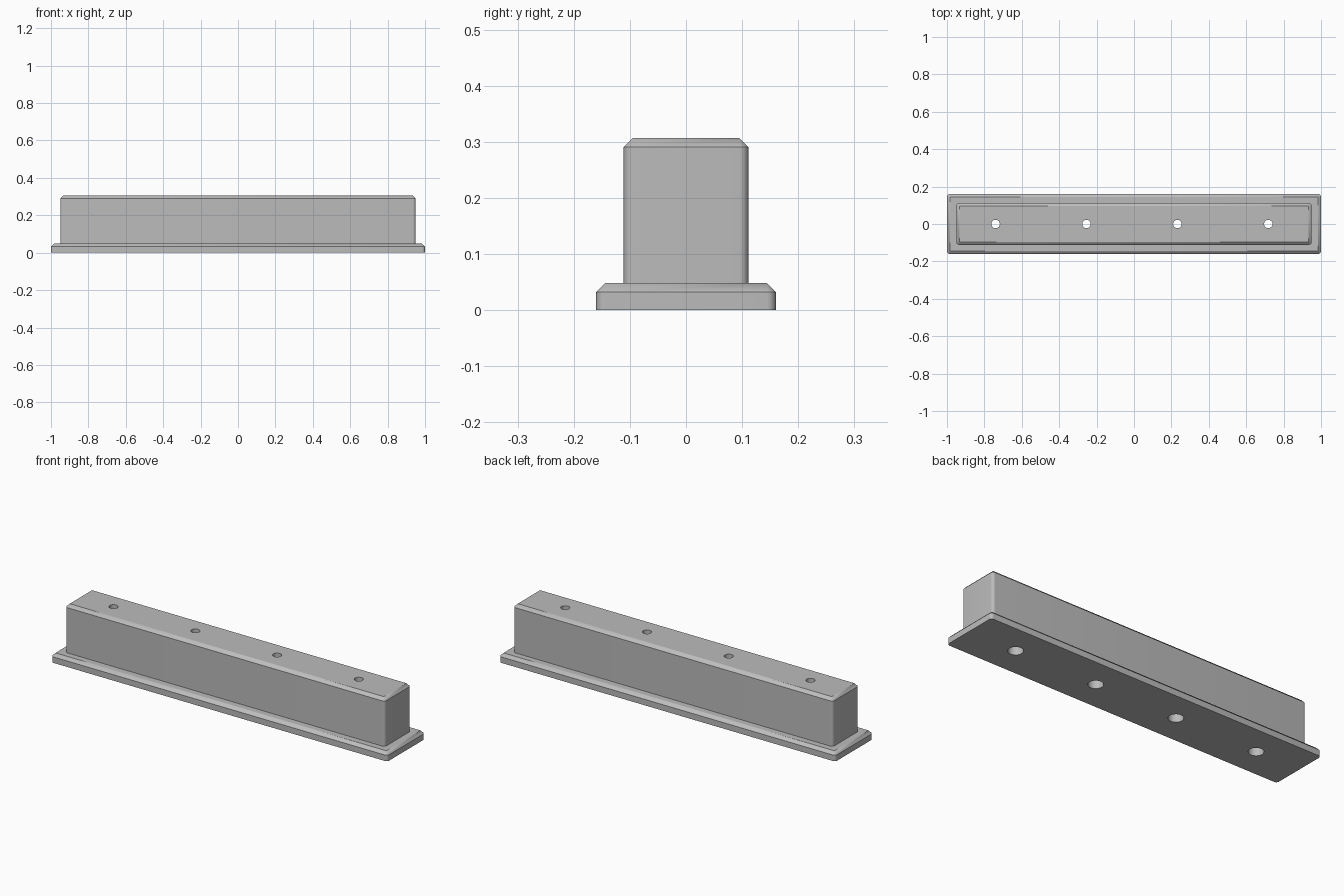
import bpy, bmesh, math

if "Cube" in bpy.data.objects:
    bpy.data.objects.remove(bpy.data.objects["Cube"])

C = 0.016                      # corner radius and top chamfer
HOLES = [-0.74 + 0.486 * i for i in range(4)]

grey = bpy.data.materials.new("mid grey")
grey.diffuse_color = (0.5, 0.5, 0.5, 1)
grey.use_nodes = True
grey.node_tree.nodes["Principled BSDF"].inputs["Base Color"].default_value = grey.diffuse_color


def finish(name, bm):
    bmesh.ops.remove_doubles(bm, verts=bm.verts, dist=1e-5)
    bmesh.ops.recalc_face_normals(bm, faces=bm.faces)
    mesh = bpy.data.meshes.new(name)
    bm.to_mesh(mesh)
    bm.free()
    mesh.materials.append(grey)
    ob = bpy.data.objects.new(name, mesh)
    bpy.context.collection.objects.link(ob)
    return ob


def ring(bm, hx, hy, r, z, seg=8):
    """Rounded rectangle; r = 0 makes the corners sharp."""
    out = []
    for q, (sx, sy) in enumerate([(1, 1), (-1, 1), (-1, -1), (1, -1)]):
        for i in range(seg + 1):
            a = (q + i / seg) * math.pi / 2
            out.append(bm.verts.new((sx * (hx - C) + r * math.cos(a),
                                     sy * (hy - C) + r * math.sin(a), z)))
    return out


def block(name, hx, hy, z0, z1):
    """Bar with rounded upright edges and a chamfered top."""
    bm = bmesh.new()
    low, mid = ring(bm, hx, hy, C, z0), ring(bm, hx, hy, C, z1 - C)
    top = ring(bm, hx, hy, 0, z1)
    n = len(low)
    bm.faces.new(low[::-1])
    bm.faces.new([top[i] for i in range(0, n, n // 4)])
    for i in range(n):
        j = (i + 1) % n
        bm.faces.new((low[i], low[j], mid[j], mid[i]))
        if i % (n // 4) == n // 4 - 1:      # straight side
            bm.faces.new((mid[i], mid[j], top[j], top[i]))
        else:                               # conical corner
            bm.faces.new((mid[i], mid[j], top[i]))
    return finish(name, bm)


def cylinders(name, r, z0, z1):
    bm = bmesh.new()
    for x in HOLES:
        v = bmesh.ops.create_cone(bm, cap_ends=True, segments=32, radius1=r,
                                  radius2=r, depth=z1 - z0)["verts"]
        bmesh.ops.translate(bm, verts=v, vec=(x, 0, (z0 + z1) / 2))
    ob = finish(name, bm)
    ob.hide_render = True
    ob.hide_set(True)
    return ob


# Flanged bar: wide foot plate and upright body fused together
bar = block("flanged_bar", 1.0, 0.16, 0, 0.048)
body = block("body_helper", 0.95, 0.111, 0.01, 0.307)
body.hide_render = True
body.hide_set(True)

# Bolt holes with wider recesses underneath
bolts = cylinders("bolt_hole_cutter", 0.0225, -0.1, 0.5)
recess = cylinders("recess_cutter", 0.037, -0.1, 0.13)

for op, tool in (("UNION", body), ("DIFFERENCE", bolts), ("DIFFERENCE", recess)):
    m = bar.modifiers.new(tool.name, 'BOOLEAN')
    m.operation, m.object, m.solver = op, tool, 'EXACT'

bpy.context.view_layer.objects.active = bar
bar.select_set(True)
for m in list(bar.modifiers):
    bpy.ops.object.modifier_apply(modifier=m.name)
bpy.ops.object.shade_smooth_by_angle(angle=math.radians(30))
for tool in (body, bolts, recess):
    bpy.data.objects.remove(tool)
